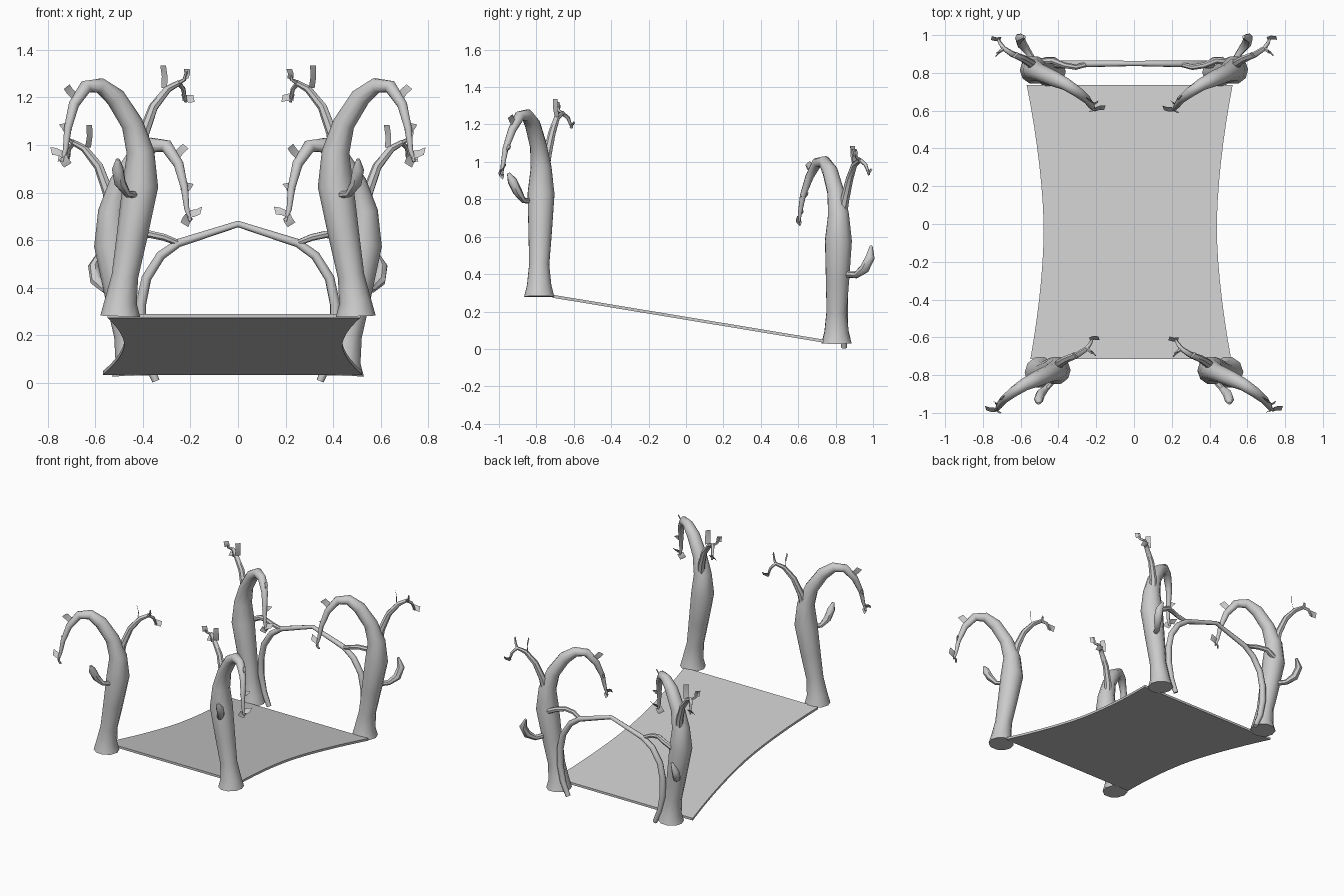
import bpy
import bmesh
import math
from mathutils import Vector

cube = bpy.data.objects.get("Cube")
if cube:
    bpy.data.objects.remove(cube)

grey = bpy.data.materials.new("plain grey")
grey.use_nodes = True
grey.diffuse_color = (0.6, 0.6, 0.6, 1)
grey.node_tree.nodes["Principled BSDF"].inputs["Base Color"].default_value = (0.6, 0.6, 0.6, 1)


def finish(name, bm, angle=50):
    bmesh.ops.recalc_face_normals(bm, faces=bm.faces)
    mesh = bpy.data.meshes.new(name)
    bm.to_mesh(mesh)
    bm.free()
    mesh.materials.append(grey)
    obj = bpy.data.objects.new(name, mesh)
    bpy.context.collection.objects.link(obj)
    bpy.ops.object.select_all(action='DESELECT')
    obj.select_set(True)
    bpy.context.view_layer.objects.active = obj
    bpy.ops.object.shade_smooth_by_angle(angle=math.radians(angle))
    return obj


def tube(name, path, sides=8):
    """Tapered tube through (x, y, z, radius) points."""
    bm = bmesh.new()
    pts = [Vector(p[:3]) for p in path]
    rings = []
    side = Vector((0.3, 1, 0.1))
    for i, p in enumerate(pts):
        tangent = (pts[min(i + 1, len(pts) - 1)] - pts[max(i - 1, 0)]).normalized()
        side = (side - tangent * side.dot(tangent)).normalized()
        other = tangent.cross(side)
        ring = []
        for k in range(sides):
            a = 2 * math.pi * k / sides
            ring.append(bm.verts.new(p + (side * math.cos(a) + other * math.sin(a)) * path[i][3]))
        rings.append(ring)
    for a, b in zip(rings, rings[1:]):
        for k in range(sides):
            n = (k + 1) % sides
            bm.faces.new((a[k], a[n], b[n], b[k]))
    bm.faces.new(rings[0])
    bm.faces.new(rings[-1])
    return finish(name, bm)


def leaf(name, root, tip, width):
    """Small bent flat strip standing on a twig."""
    bm = bmesh.new()
    root, tip, width = Vector(root), Vector(tip), Vector(width)
    bend = (root + tip) / 2 + width.cross(tip - root).normalized() * 0.006
    rows = [[bm.verts.new(p - width), bm.verts.new(p + width)] for p in (root, bend, tip)]
    for a, b in zip(rows, rows[1:]):
        bm.faces.new((a[0], a[1], b[1], b[0]))
    return finish(name, bm)


# Tree shape, laid out for the front left corner
TRUNK = [(.495, -.785, .28, .084), (.493, -.785, .34, .068), (.475, -.785, .45, .056),
         (.445, -.78, .62, .065), (.41, -.775, .83, .075), (.41, -.775, .97, .058),
         (.445, -.79, 1.09, .046), (.515, -.82, 1.2, .042), (.58, -.85, 1.25, .033),
         (.64, -.89, 1.245, .028), (.69, -.93, 1.17, .022), (.715, -.965, 1.07, .016),
         (.725, -.98, .98, .011), (.74, -.985, .93, .006)]
BRANCH = [(.415, -.765, .92, .03), (.395, -.74, 1.05, .024), (.355, -.715, 1.16, .02),
          (.295, -.69, 1.235, .016), (.25, -.66, 1.26, .013), (.23, -.63, 1.235, .01),
          (.22, -.61, 1.18, .006)]
TWIG = [(.25, -.66, 1.26, .01), (.225, -.68, 1.275, .008), (.215, -.685, 1.315, .005)]
LEAVES = [((.68, -.915, 1.2), (.72, -.94, 1.245), (.012, -.012, -.01)),
          ((.715, -.965, 1.06), (.735, -.945, 1.09), (.018, .01, -.004)),
          ((.735, -.983, .96), (.785, -.975, .975), (.004, .012, .016)),
          ((.735, -.985, .95), (.715, -.99, .915), (.016, .01, -.01)),
          ((.31, -.69, 1.24), (.315, -.7, 1.335), (.012, .012, 0)),
          ((.22, -.685, 1.28), (.215, -.69, 1.32), (.012, .012, 0)),
          ((.235, -.61, 1.2), (.185, -.605, 1.195), (.003, .01, .015))]
STUBS = {
    "front": [(.42, -.82, .79, .015), (.465, -.87, .795, .016), (.495, -.9, .84, .025),
              (.505, -.93, .9, .025), (.505, -.95, .94, .008)],
    "back": [(.525, .85, .4, .018), (.56, .91, .395, .018), (.595, .955, .43, .027),
             (.605, .985, .49, .025), (.58, .99, .55, .008)],
}


def place(p, row, s):
    """Move a point of the tree shape to one of the four corners."""
    x, y, z = p[:3]
    if row == "back":
        x, y, z = .94 - x, y + 1.59, z - .25
    return (s * x, y, z, *p[3:])


for row in ("front", "back"):
    for side, s in (("left", 1), ("right", -1)):
        label = f"{row}_{side}"
        for part, path, sides in (("trunk", TRUNK, 10), ("branch", BRANCH, 7), ("twig", TWIG, 5)):
            tube(f"{label}_{part}", [place(p, row, s) for p in path], sides)
        tube(f"{label}_stub", [(s * x, y, z, r) for x, y, z, r in STUBS[row]], 7)
        flip = s if row == "front" else -s
        for i, (root, tip, w) in enumerate(LEAVES):
            leaf(f"{label}_leaf_{i + 1}", place(root, row, s), place(tip, row, s),
                 (flip * w[0], w[1], w[2]))

# Arched root spanning the back trees
half = [(.345, .845, .008, .016), (.385, .845, .1, .02), (.408, .845, .22, .022),
        (.408, .845, .33, .022), (.385, .845, .44, .021), (.325, .845, .535, .02),
        (.25, .848, .588, .018)]
tube("arch", half + [(0, .85, .668, .014)] + [(-x, y, z, r) for x, y, z, r in reversed(half)])
for side, s in (("left", 1), ("right", -1)):
    tube(f"arch_brace_{side}", [(s * x, y, z, r) for x, y, z, r in (
        (.5, .86, .58, .018), (.43, .865, .615, .018), (.37, .84, .625, .016),
        (.31, .83, .612, .015), (.25, .845, .588, .013))], 7)

# Waisted sloping deck between the trees
bm = bmesh.new()
rows = []
steps = 14
for i in range(steps + 1):
    t = i / steps
    y = -.715 + 1.45 * t
    z = .29 - .24 * t
    w = .458 + .08 * abs(2 * t - .95) ** 1.7
    cx = -.017 - .006 * t
    rows.append([bm.verts.new((cx + sx * w, y, z - dz))
                 for sx, dz in ((-1, 0), (1, 0), (1, .016), (-1, .016))])
for a, b in zip(rows, rows[1:]):
    for k in range(4):
        n = (k + 1) % 4
        bm.faces.new((a[k], a[n], b[n], b[k]))
bm.faces.new(rows[0])
bm.faces.new(rows[-1])
finish("deck", bm, 30)
